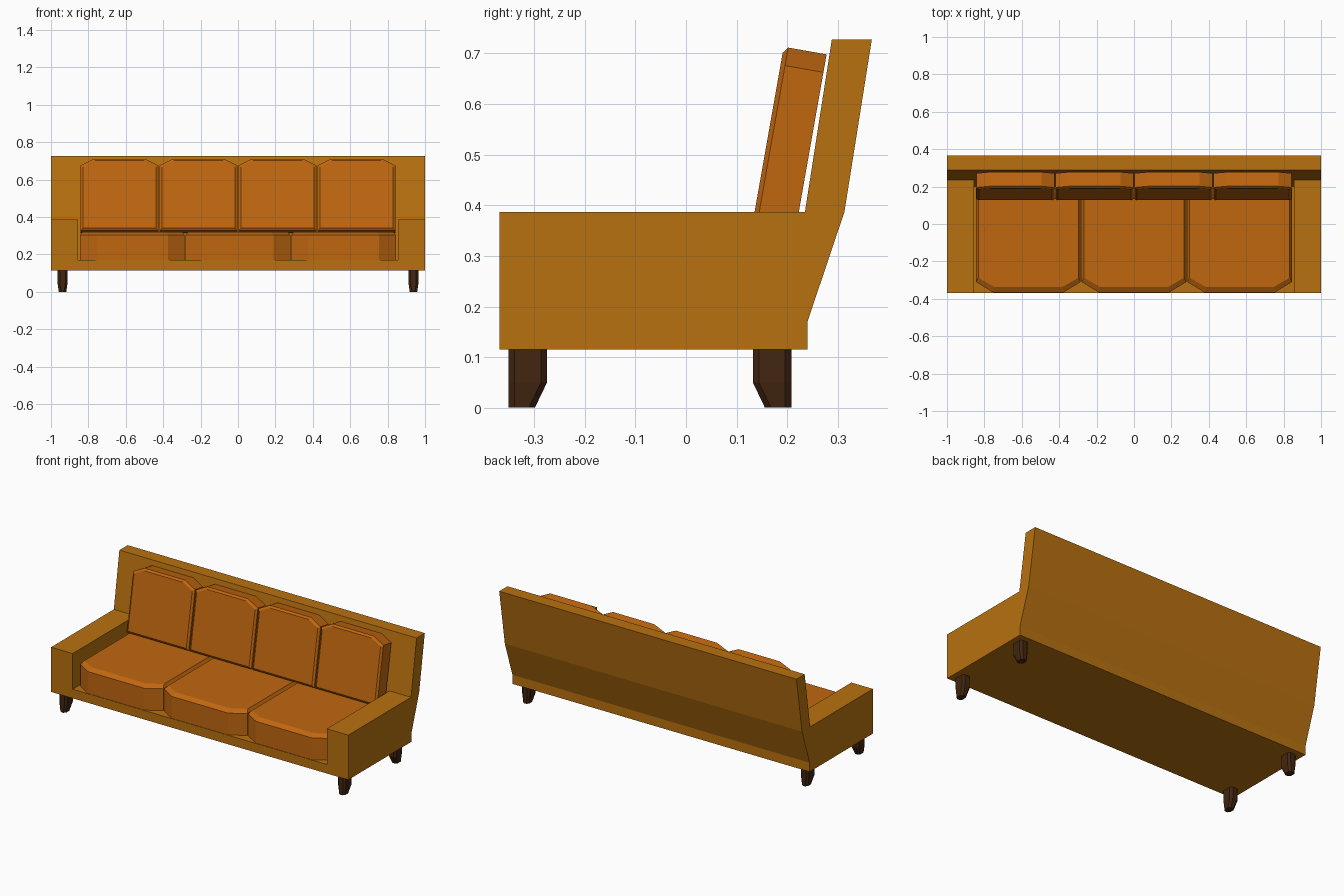
import bpy, bmesh
from math import radians, pi
from mathutils import Matrix, Vector

if "Cube" in bpy.data.objects:
    bpy.data.objects.remove(bpy.data.objects["Cube"])


def material(name, rgb):
    m = bpy.data.materials.new(name)
    m.diffuse_color = (*rgb, 1)
    m.use_nodes = True
    m.node_tree.nodes["Principled BSDF"].inputs["Base Color"].default_value = m.diffuse_color
    return m


FRAME = material("frame_fabric", (0.48, 0.165, 0.005))
CUSHION = material("cushion_fabric", (0.53, 0.135, 0.005))
WOOD = material("dark_wood", (0.055, 0.019, 0.005))


def loft(name, rings, mat, matrix=Matrix()):
    """Closed solid through rings with equal point counts."""
    bm = bmesh.new()
    vs = [[bm.verts.new(matrix @ Vector(p)) for p in r] for r in rings]
    n = len(vs[0])
    for a, b in zip(vs, vs[1:]):
        for i in range(n):
            j = (i + 1) % n
            bm.faces.new((a[i], a[j], b[j], b[i]))
    bm.faces.new(vs[0][::-1])
    bm.faces.new(vs[-1])
    bmesh.ops.recalc_face_normals(bm, faces=bm.faces)
    me = bpy.data.meshes.new(name)
    bm.to_mesh(me)
    bm.free()
    me.materials.append(mat)
    ob = bpy.data.objects.new(name, me)
    bpy.context.collection.objects.link(ob)
    return ob


def prism(name, profile, half, mat):
    return loft(name, [[(x, y, z) for y, z in profile] for x in (-half, half)], mat)


def cushion(name, w, l, cx, cl, thick, bevel, ix, iy, matrix):
    """Slab with two chamfered corners at the far end and a bevelled face."""
    h = w / 2
    out = [(-h, 0), (h, 0), (h, l - cl), (h - cx, l), (cx - h, l), (-h, l - cl)]
    sx, sy = 1 - ix / h, 1 - 2 * iy / l
    rings = [[(x, y, 0) for x, y in out],
             [(x, y, thick - bevel) for x, y in out],
             [(x * sx, l / 2 + (y - l / 2) * sy, thick) for x, y in out]]
    return loft(name, rings, CUSHION, matrix)


# Frame: side profile across the full width, seat well cut between the arms
frame = prism("sofa_frame", [(-0.368, 0.115), (0.24, 0.115), (0.24, 0.17),
                             (0.313, 0.387), (0.367, 0.727), (0.288, 0.727),
                             (0.235, 0.387), (-0.368, 0.387)], 1.0, FRAME)
well = prism("seat_well_cutter", [(-0.5, 0.17), (0.2, 0.17), (0.235, 0.387),
                                  (0.15, 0.6), (-0.5, 0.6)], 0.855, FRAME)
well.hide_render = True
cut = frame.modifiers.new("seat_well", 'BOOLEAN')
cut.operation = 'DIFFERENCE'
cut.solver = 'EXACT'
cut.object = well
bpy.context.view_layer.objects.active = frame
bpy.ops.object.modifier_apply(modifier=cut.name)
bpy.data.objects.remove(well)

# Three seat cushions, chamfered at the front corners
for i in range(3):
    m = Matrix.Translation(((i - 1) * 0.565, 0.192, 0.17)) @ Matrix.Rotation(pi, 4, 'Z')
    cushion(f"seat_cushion_{i + 1}", 0.559, 0.557, 0.09, 0.055,
            0.15, 0.017, 0.012, 0.028, m)

# Four leaning back cushions, chamfered at the top corners
for i in range(4):
    m = (Matrix.Translation(((i - 1.5) * 0.4225, 0.21, 0.314))
         @ Matrix.Rotation(radians(80), 4, 'X'))
    cushion(f"back_cushion_{i + 1}", 0.416, 0.39, 0.07, 0.036,
            0.086, 0.009, 0.012, 0.012, m)

# Four eight-sided legs, tapered toward the inside of the sofa
for yc, d, label in ((-0.3125, 1, "front"), (0.17, -1, "back")):
    for s, side in ((-1, "left"), (1, "right")):
        rings = []
        for z, hx, inner in ((0.0, 0.02, 0.014), (0.05, 0.027, 0.038), (0.12, 0.027, 0.038)):
            c, o = 0.012, -0.038
            ring = [(-hx + c, o), (hx - c, o), (hx, o + c), (hx, inner - c),
                    (hx - c, inner), (c - hx, inner), (-hx, inner - c), (-hx, o + c)]
            rings.append([(s * 0.938 + x, yc + d * y, z) for x, y in ring])
        loft(f"{label}_leg_{side}", rings, WOOD)
